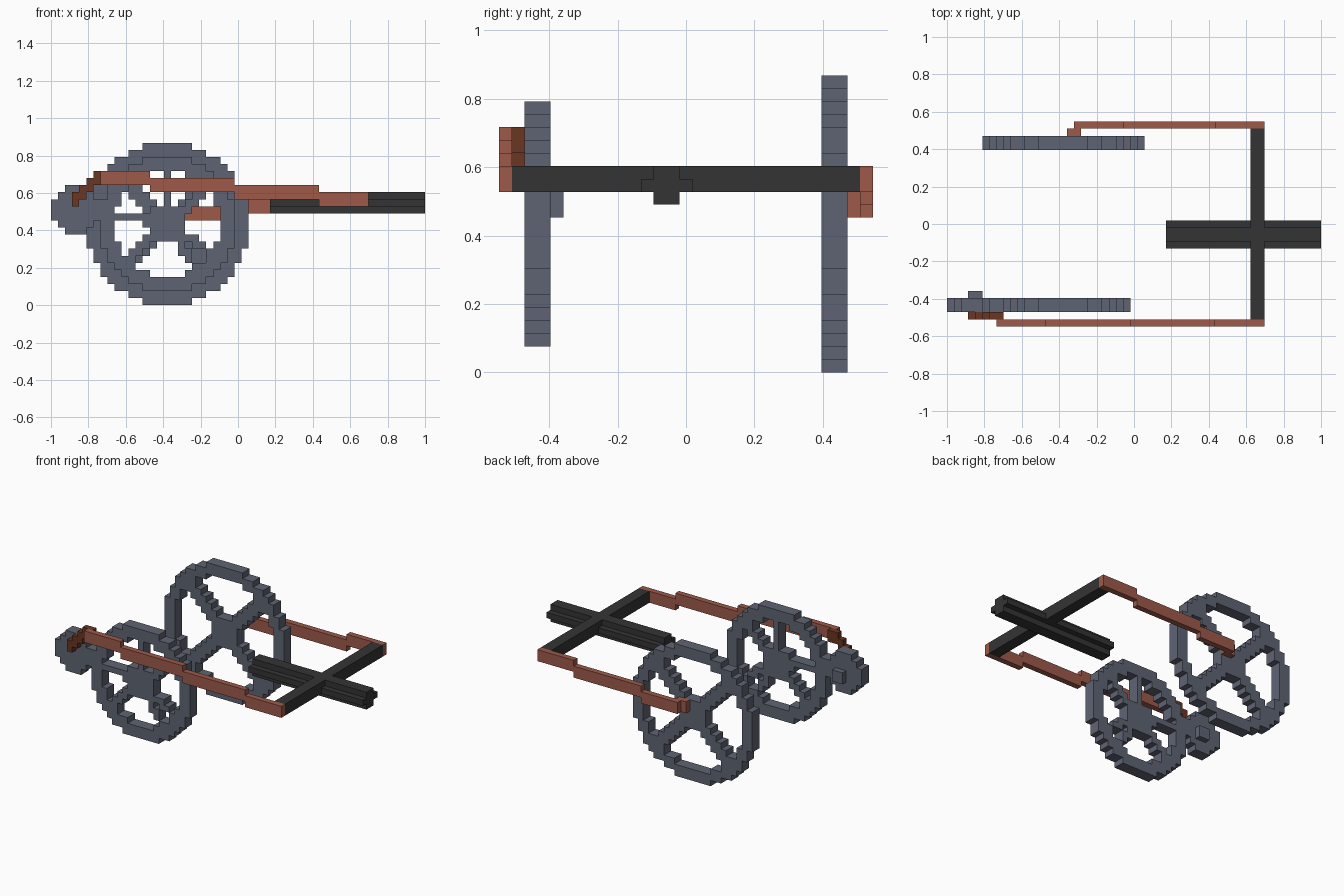
import bpy, bmesh, math

cube = bpy.data.objects.get("Cube")
if cube:
    bpy.data.objects.remove(cube, do_unlink=True)

U = 2 / 53                       # size of one block
X0, Y0 = -1.0, -14.5 * U         # corner of the block grid


def srgb(r, g, b):
    f = lambda c: c / 12.92 if c <= 0.04045 else ((c + 0.055) / 1.055) ** 2.4
    return (f(r / 255), f(g / 255), f(b / 255), 1)


def material(name, rgb):
    m = bpy.data.materials.new(name)
    m.use_nodes = True
    m.diffuse_color = srgb(*rgb)
    m.node_tree.nodes["Principled BSDF"].inputs["Base Color"].default_value = srgb(*rgb)
    return m


STEEL = material("steel grey", (94, 100, 115))
RUST = material("rust red", (157, 90, 74))
BROWN = material("dark brown", (106, 54, 34))
BLACK = material("charcoal black", (52, 52, 52))


def finish(name, bm, mat):
    bmesh.ops.recalc_face_normals(bm, faces=bm.faces)
    me = bpy.data.meshes.new(name)
    bm.to_mesh(me)
    bm.free()
    me.materials.append(mat)
    ob = bpy.data.objects.new(name, me)
    bpy.context.collection.objects.link(ob)


def boxes(name, mat, spans):
    """Blocks given as (x0, x1, y0, y1, z0, z1) in grid steps."""
    bm = bmesh.new()
    for a, b, c, d, e, f in spans:
        vs = bmesh.ops.create_cube(bm, size=1)["verts"]
        for v in vs:
            v.co = (X0 + U * (b if v.co.x > 0 else a),
                    Y0 + U * (d if v.co.y > 0 else c),
                    U * (f if v.co.z > 0 else e))
    finish(name, bm, mat)


def disc(name, cx, cz, y0, y1, radius, rule):
    """Blocky disc: keeps every cell inside the radius that passes the rule."""
    bm = bmesh.new()
    n = int(radius)
    verts = {}

    def vert(i, k):
        if (i, k) not in verts:
            verts[i, k] = bm.verts.new((X0 + U * i, Y0 + U * y0, U * k))
        return verts[i, k]

    for dx in range(-n, n + 1):
        for dz in range(-n, n + 1):
            if dx * dx + dz * dz <= radius * radius and rule(dx, dz):
                i, k = cx + dx, cz + dz
                bm.faces.new([vert(i, k), vert(i + 1, k), vert(i + 1, k + 1), vert(i, k + 1)])
    ext = bmesh.ops.extrude_face_region(bm, geom=bm.faces[:], use_keep_orig=True)
    for g in ext["geom"]:
        if isinstance(g, bmesh.types.BMVert):
            g.co.y += U * (y1 - y0)
    finish(name, bm, STEEL)


def spoked(radius, angles, width):
    """Rim two blocks thick, square hub and stepped spokes."""
    def rule(dx, dz):
        if dx * dx + dz * dz > (radius - 2) ** 2 or max(abs(dx), abs(dz)) <= 2:
            return True
        for a in angles:
            c, s = math.cos(math.radians(a)), math.sin(math.radians(a))
            if dx * c + dz * s > 0 and abs(dz * c - dx * s) < width:
                return True
        return False
    return rule


# Wheels and small gear
disc("large_wheel", 16, 11, 25, 27, 11.5, spoked(11.5, (45, 135, 225, 315), 0.75))
disc("medium_wheel", 16, 11, 2, 4, 9.5, spoked(9.5, (42, 90, 171, 222, 302, 328), 0.55))
disc("small_gear", 3, 13, 2, 4, 3.5, lambda dx, dz: True)
boxes("small_gear_hub", STEEL, [(3, 5, 4, 5, 12, 14)])

# Stepped crank on the small gear
boxes("crank", BROWN, [(3 + n, 4 + n, 1, 2, 14 + min(n, 3), 16 + min(n, 3)) for n in range(5)])

# Connecting rods, each falling or rising one block per segment
boxes("right_rod", RUST, [(a, b, 0, 1, k, k + 2) for a, b, k in
                          ((7, 14, 17), (14, 26, 16), (26, 38, 15), (38, 45, 14))])
boxes("left_rod", RUST, [(a, b, 28, 29, k, k + 2) for a, b, k in
                         ((18, 25, 12), (25, 38, 13), (38, 45, 14))])
boxes("left_rod_pin", RUST, [(17, 19, 27, 28, 12, 14)])

# Cross bar and plus-shaped sliding shaft
boxes("cross_bar", BLACK, [(43, 45, 1, 28, 14, 16)])
boxes("shaft", BLACK, [(31, 53, 12, 14, 13, 16), (31, 53, 11, 12, 14, 15), (31, 53, 14, 15, 14, 15)])
